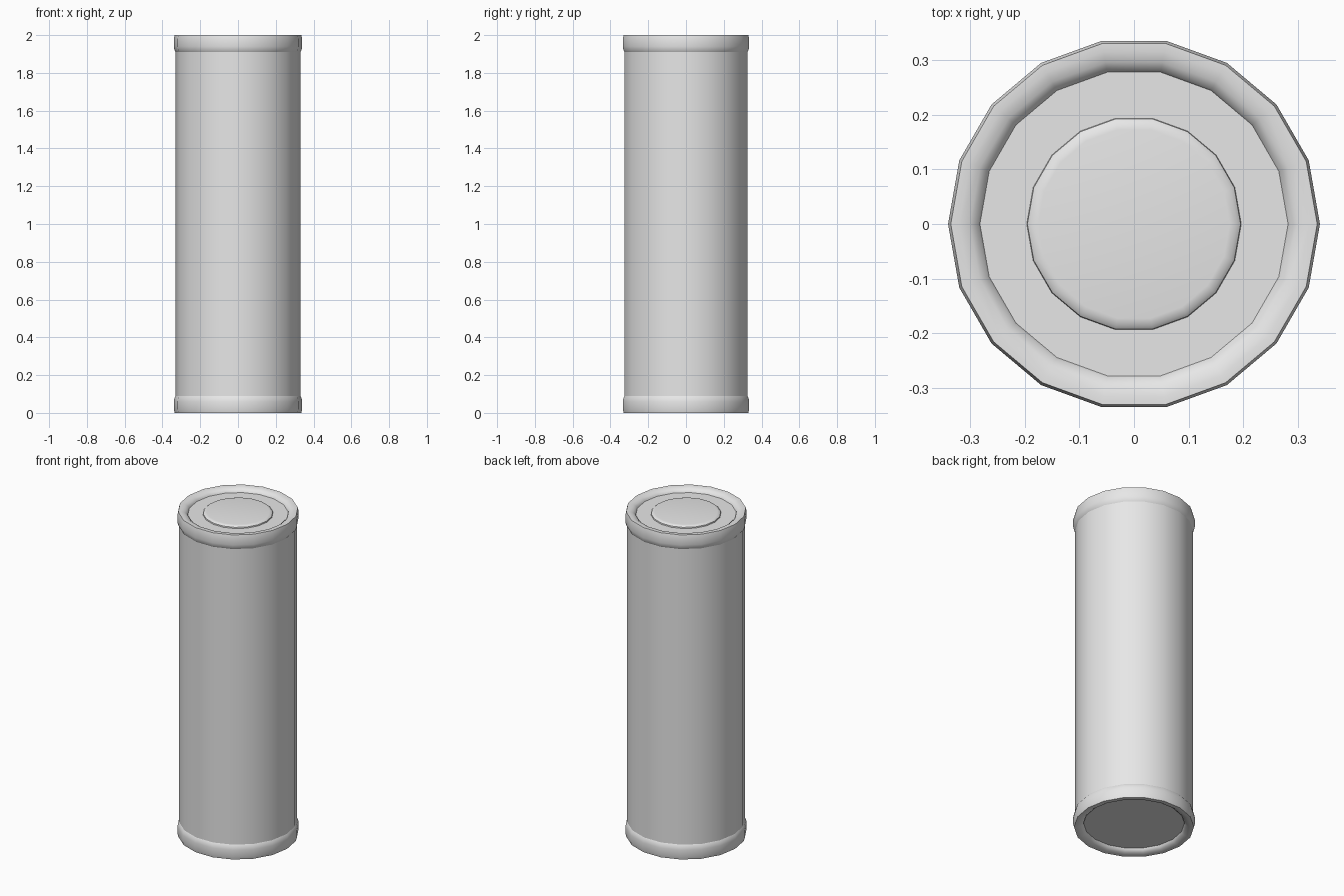
import bpy, bmesh, math

if "Cube" in bpy.data.objects:
    bpy.data.objects.remove(bpy.data.objects["Cube"])

SIDES = 18
HEIGHT = 2.0

grey = bpy.data.materials.new("light_grey")
grey.use_nodes = True
colour = (0.8, 0.8, 0.8, 1)
grey.diffuse_color = colour
grey.node_tree.nodes["Principled BSDF"].inputs["Base Color"].default_value = colour


def lathe(name, profile, closed=False):
    """Spin an (r, z) profile; open profiles get flat end caps."""
    bm = bmesh.new()
    rings = []
    for r, z in profile:
        angles = [2 * math.pi * i / SIDES for i in range(SIDES)]
        rings.append([bm.verts.new((r * math.cos(a), r * math.sin(a), z)) for a in angles])
    pairs = list(zip(rings, rings[1:]))
    if closed:
        pairs.append((rings[-1], rings[0]))
    else:
        bm.faces.new(rings[0])
        bm.faces.new(rings[-1])
    for low, high in pairs:
        for i in range(SIDES):
            j = (i + 1) % SIDES
            bm.faces.new((low[i], low[j], high[j], high[i]))
    bmesh.ops.recalc_face_normals(bm, faces=bm.faces)
    mesh = bpy.data.meshes.new(name)
    bm.to_mesh(mesh)
    bm.free()
    mesh.materials.append(grey)
    obj = bpy.data.objects.new(name, mesh)
    bpy.context.collection.objects.link(obj)
    bpy.ops.object.select_all(action="DESELECT")
    obj.select_set(True)
    bpy.context.view_layer.objects.active = obj
    bpy.ops.object.shade_smooth_by_angle(angle=math.radians(35))
    return obj


# Can body; its end caps are the recessed lid and base
RECESS = 0.025
lathe("can_body", [(0.33, RECESS), (0.33, HEIGHT - RECESS)])

# Rolled rims, mirrored top and bottom; depth measured from the can's end
rim = [(0.28, 0.03), (0.285, 0.016), (0.3, 0.005), (0.32, 0.0), (0.335, 0.0),
       (0.34, 0.02), (0.34, 0.06), (0.336, 0.08), (0.328, 0.092)]
lathe("bottom_rim", rim, closed=True)
lathe("top_rim", [(r, HEIGHT - d) for r, d in rim], closed=True)

# Raised disc on the lid
lathe("lid_disc", [(0.197, HEIGHT - 0.03), (0.195, HEIGHT - 0.018),
                   (0.188, HEIGHT - 0.012), (0.175, HEIGHT - 0.01)])
